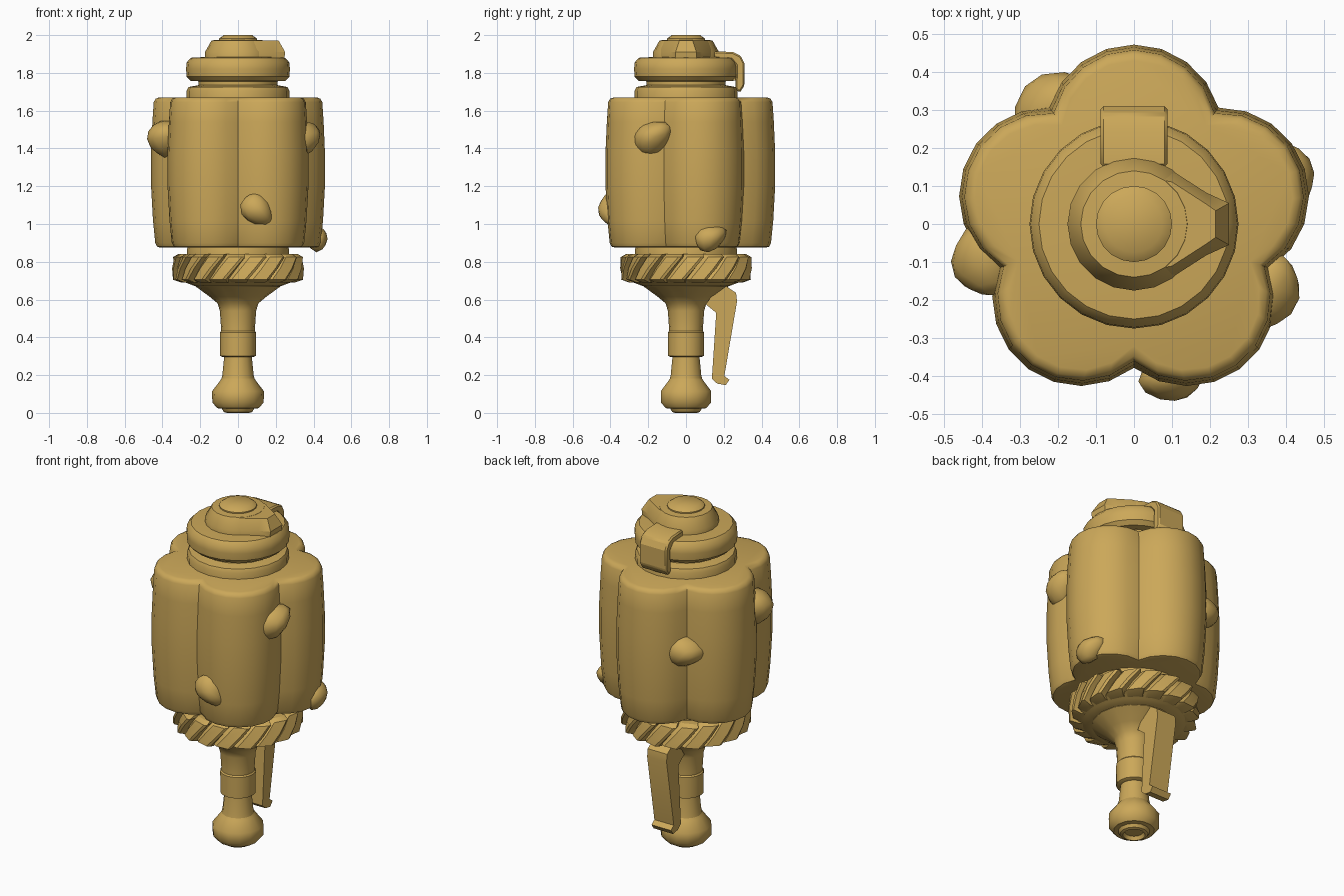
import bpy, bmesh
from math import sin, cos, pi, radians, sqrt
from mathutils import Vector, Matrix

cube = bpy.data.objects.get("Cube")
if cube:
    bpy.data.objects.remove(cube, do_unlink=True)

gold = bpy.data.materials.new("old gold")
gold.use_nodes = True
gold.diffuse_color = (0.6, 0.39, 0.1, 1)
gold.node_tree.nodes["Principled BSDF"].inputs["Base Color"].default_value = gold.diffuse_color


def finish(name, bm, angle=40):
    bmesh.ops.recalc_face_normals(bm, faces=bm.faces)
    mesh = bpy.data.meshes.new(name)
    bm.to_mesh(mesh)
    bm.free()
    mesh.materials.append(gold)
    obj = bpy.data.objects.new(name, mesh)
    bpy.context.collection.objects.link(obj)
    if angle:
        bpy.ops.object.select_all(action='DESELECT')
        obj.select_set(True)
        bpy.context.view_layer.objects.active = obj
        bpy.ops.object.shade_smooth_by_angle(angle=radians(angle))
    return obj


def loft(name, rings, angle=40):
    """Skin a stack of equal rings and cap both ends."""
    bm = bmesh.new()
    loops = [[bm.verts.new(p) for p in ring] for ring in rings]
    n = len(loops[0])
    for a, b in zip(loops, loops[1:]):
        for i in range(n):
            j = (i + 1) % n
            bm.faces.new((a[i], a[j], b[j], b[i]))
    bm.faces.new(loops[0])
    bm.faces.new(loops[-1])
    return finish(name, bm, angle)


def lathe(name, profile, sides):
    return loft(name, [[(r * cos(2 * pi * i / sides), r * sin(2 * pi * i / sides), z)
                        for i in range(sides)] for r, z in profile])


def side_plate(name, outline, half_width, bevel=0.0):
    """Extrude a (y, z) outline across x."""
    obj = loft(name, [[(x, y, z) for y, z in outline]
                      for x in (-half_width, half_width)], 25)
    if bevel:
        mod = obj.modifiers.new("soft edges", 'BEVEL')
        mod.width = bevel
        mod.segments = 1
    return obj


# Five-lobed body
def lobed_ring(inset, z, steps=8):
    ring = []
    centre, radius = 0.24, 0.232 - inset
    for lobe in range(5):
        for s in range(steps):
            phi = radians(-36 + 72 * s / steps)
            r = centre * cos(phi) + sqrt(radius ** 2 - (centre * sin(phi)) ** 2)
            a = radians(18 + 72 * lobe) + phi
            ring.append((r * cos(a), r * sin(a), z))
    return ring


body_levels = [(0.05, 0.875), (0.032, 0.88), (0.022, 0.9), (0.01, 1.02), (0, 1.2),
               (0, 1.38), (0.007, 1.54), (0.014, 1.645), (0.024, 1.663), (0.042, 1.67)]
loft("lobed_body", [lobed_ring(i, z) for i, z in body_levels], 45)

# Nubs: angle, distance, height, (radial, tangent, vertical) size, tilt
nubs = [(-27, 0.4, 1.46, (0.08, 0.115, 0.085), 30),
        (194, 0.41, 1.46, (0.085, 0.1, 0.095), 25),
        (-75, 0.42, 1.07, (0.06, 0.1, 0.075), -45),
        (18, 0.44, 0.93, (0.055, 0.09, 0.065), 25),
        (125, 0.385, 1.3, (0.08, 0.115, 0.085), 0)]
for k, (ang, dist, z, size, tilt) in enumerate(nubs):
    bm = bmesh.new()
    bmesh.ops.create_icosphere(bm, subdivisions=2, radius=1)
    for v in bm.verts:
        v.co.z *= 1 - 0.3 * v.co.y
        taper = 1 - 0.25 * v.co.x
        v.co = Vector((v.co.x * size[0], v.co.y * size[1] * taper, v.co.z * size[2] * taper))
    bm.transform(Matrix.Rotation(radians(ang), 4, 'Z')
                 @ Matrix.Translation((dist, 0, z))
                 @ Matrix.Rotation(radians(tilt), 4, 'X'))
    finish(f"nub_{k + 1}", bm, 40)

# Head: neck, rounded band, cap and button
lathe("neck_ring", [(0.272, 1.65), (0.272, 1.705), (0.262, 1.725), (0.21, 1.735), (0.21, 1.78)], 20)
lathe("head_band", [(0.2, 1.755), (0.25, 1.758), (0.272, 1.78), (0.275, 1.82),
                    (0.272, 1.855), (0.25, 1.88), (0.16, 1.885)], 24)
lathe("cap", [(0.175, 1.87), (0.175, 1.91), (0.14, 1.972), (0.1, 1.975),
              (0.1, 1.982), (0.075, 2.0)], 20)


def pointer_ring(length, tip, flank, z):
    half = [(0, flank), (0.1, flank * 0.85), (0.19, tip * 1.5), (length, tip)]
    return [(x, y, z) for x, y in half] + [(x, -y, z) for x, y in reversed(half)]


loft("cap_pointer", [pointer_ring(0.245, 0.055, 0.165, 1.875),
                     pointer_ring(0.25, 0.055, 0.165, 1.91),
                     pointer_ring(0.215, 0.035, 0.13, 1.971)], 25)

# Back clip with its inner lug
side_plate("back_clip", [(0.15, 1.915), (0.25, 1.91), (0.29, 1.89), (0.31, 1.85),
                         (0.31, 1.735), (0.285, 1.695), (0.262, 1.715), (0.265, 1.84),
                         (0.24, 1.87), (0.15, 1.875)], 0.088, 0.008)
side_plate("clip_lug", [(0.18, 1.85), (0.27, 1.85), (0.25, 1.8), (0.27, 1.76), (0.18, 1.76)], 0.055)

# Toothed collar: a twisted sawtooth ring
TEETH = 18


def saw_ring(z, twist, shrink):
    ring = []
    for t in range(TEETH):
        for part, r in ((0, 0.308), (0.2, 0.33), (0.8, 0.35), (0.95, 0.345)):
            a = 2 * pi * (t + part) / TEETH + twist
            ring.append(((r - shrink) * cos(a), (r - shrink) * sin(a), z))
    return ring


loft("toothed_collar", [saw_ring(0.69, 0, 0.05), saw_ring(0.705, 0, 0.005),
                        saw_ring(0.765, 0.15, 0), saw_ring(0.825, 0.3, 0.004),
                        saw_ring(0.84, 0.31, 0.03)], 25)
lathe("collar_neck", [(0.27, 0.82), (0.27, 0.865), (0.262, 0.89)], 20)
lathe("collar_base", [(0.23, 0.672), (0.265, 0.685), (0.3, 0.7)], 20)

# Stem: flare, grip ring, lower shaft and foot knob
lathe("flared_stem", [(0.088, 0.4), (0.09, 0.45), (0.096, 0.54), (0.108, 0.58),
                      (0.15, 0.615), (0.225, 0.67), (0.225, 0.69)], 16)
lathe("grip_ring", [(0.08, 0.295), (0.095, 0.302), (0.096, 0.425), (0.088, 0.434)], 16)
lathe("lower_shaft", [(0.09, 0.17), (0.083, 0.2), (0.073, 0.3)], 14)
lathe("foot_knob", [(0.05, 0.02), (0.06, 0.0), (0.075, 0.005), (0.085, 0.022), (0.11, 0.025),
                    (0.136, 0.055), (0.137, 0.115), (0.095, 0.17), (0.085, 0.185)], 14)

# Spring lever behind the stem
side_plate("lever", [(0.2, 0.68), (0.25, 0.645), (0.265, 0.635), (0.27, 0.59), (0.203, 0.195),
                     (0.23, 0.175), (0.21, 0.147), (0.165, 0.155), (0.137, 0.18),
                     (0.16, 0.53), (0.105, 0.575), (0.15, 0.64)], 0.063)
